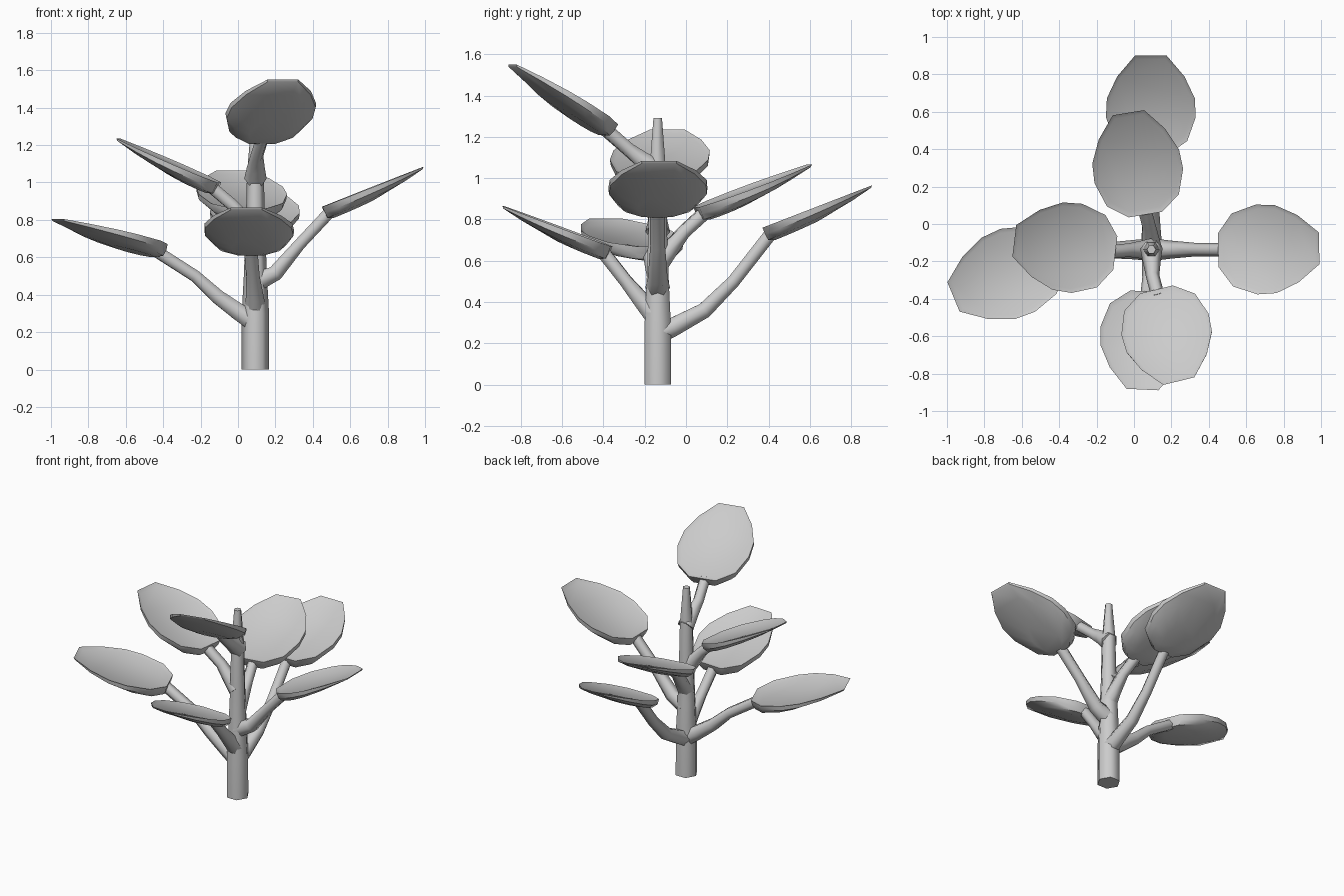
import bpy, bmesh, math
from mathutils import Vector

if "Cube" in bpy.data.objects:
    bpy.data.objects.remove(bpy.data.objects["Cube"])

SX, SY = 0.093, -0.137          # stem axis


def finish(bm, name, angle):
    bmesh.ops.recalc_face_normals(bm, faces=bm.faces)
    me = bpy.data.meshes.new(name)
    bm.to_mesh(me)
    bm.free()
    ob = bpy.data.objects.new(name, me)
    bpy.context.collection.objects.link(ob)
    bpy.ops.object.select_all(action='DESELECT')
    ob.select_set(True)
    bpy.context.view_layer.objects.active = ob
    bpy.ops.object.shade_smooth_by_angle(angle=math.radians(angle))
    return ob


def bridge(bm, a, b):
    n = len(a)
    for i in range(n):
        j = (i + 1) % n
        bm.faces.new((a[i], a[j], b[j], b[i]))


def tube(name, path, radii, sides=6):
    """Tapered tube through the path points."""
    bm = bmesh.new()
    pts = [Vector(p) for p in path]
    rings = []
    for i, p in enumerate(pts):
        t = (pts[min(i + 1, len(pts) - 1)] - pts[max(i - 1, 0)]).normalized()
        ref = Vector((0, 1, 0)) if abs(t.z) > 0.95 else Vector((0, 0, 1))
        a = ref.cross(t).normalized()
        b = t.cross(a)
        rings.append([bm.verts.new(p + radii[i] * (a * math.cos(2 * math.pi * k / sides)
                                                   + b * math.sin(2 * math.pi * k / sides)))
                      for k in range(sides)])
    for r, s in zip(rings, rings[1:]):
        bridge(bm, r, s)
    bm.faces.new(rings[0])
    bm.faces.new(rings[-1])
    return finish(bm, name, 65)


# half outline of a leaf: (fraction of length, half width)
HALF = [(0, .09), (.14, .195), (.38, .24), (.57, .235), (.79, .18), (1, .085)]
OUTLINE = HALF + [(u, -v) for u, v in reversed(HALF)]


def leaf(name, base, tip):
    """Thick leaf: raised rim, dished top, keel-shaped underside."""
    base, tip = Vector(base), Vector(tip)
    length = (tip - base).length
    d = (tip - base).normalized()
    side = d.cross(Vector((0, 0, 1))).normalized()
    up = side.cross(d)
    bm = bmesh.new()

    def ring(scale, pivot, depth, taper):
        out = []
        for u, v in OUTLINE:
            s = pivot + (u - pivot) * scale
            dep = depth * (1 - taper * s ** 2)
            out.append(bm.verts.new(base + d * s * length + side * v * scale - up * dep))
        return out

    dish = ring(.91, .5, .012, 0)
    rim = ring(1, .5, 0, 0)
    edge = ring(.985, .1, .035, .75)
    under = ring(.8, .04, .065, .75)
    keel = ring(.4, .1, .078, .6)
    for a, b in ((dish, rim), (rim, edge), (edge, under), (under, keel)):
        bridge(bm, a, b)
    bm.faces.new(dish)
    bm.faces.new(keel)
    finish(bm, name, 40)
    return base - up * .04 + d * .03     # where the stalk joins


# main stem
tube("stem", [(SX, SY, z) for z in (0, .3, .5, .75, 1.05, 1.29)],
     [.074, .073, .062, .052, .045, .024])

# leaves, each with its stalk path up to the joint
LEAVES = [
    ("back_low", (.09, .37, .76), (.09, .90, .965),
     [(SX, -.13, .25), (SX, -.06, .28), (.09, .09, .36), (.09, .23, .5)]),
    ("back_high", (.06, .05, .86), (-.03, .595, 1.065),
     [(SX, -.14, .58), (.09, -.09, .64), (.08, -.01, .74)]),
    ("right", (.45, -.14, .87), (.99, -.13, 1.083),
     [(.1, SY, .47), (.2, SY, .515), (.33, SY, .67)]),
    ("left_low", (-.41, -.16, .67), (-.965, -.39, .805),
     [(.08, SY, .26), (.0, SY, .31), (-.11, -.14, .39), (-.23, -.15, .5)]),
    ("left_high", (-.1, -.155, 1.0), (-.64, -.09, 1.235),
     [(.09, SY, .74), (.04, SY, .79), (-.03, -.14, .88)]),
    ("front_low", (.07, -.36, .67), (.045, -.885, .865),
     [(SX, -.13, .31), (.09, -.2, .39), (.08, -.29, .5)]),
    ("front_high", (.12, -.35, 1.26), (.24, -.84, 1.55),
     [(SX, -.13, 1.02), (.095, -.2, 1.08), (.1, -.28, 1.14)]),
]
for name, base, tip, path in LEAVES:
    joint = leaf(name + "_leaf", base, tip)
    n = len(path)
    radii = [.06 - .024 * i / (n - 1) for i in range(n)] + [.036]
    tube(name + "_stalk", path + [joint], radii)
